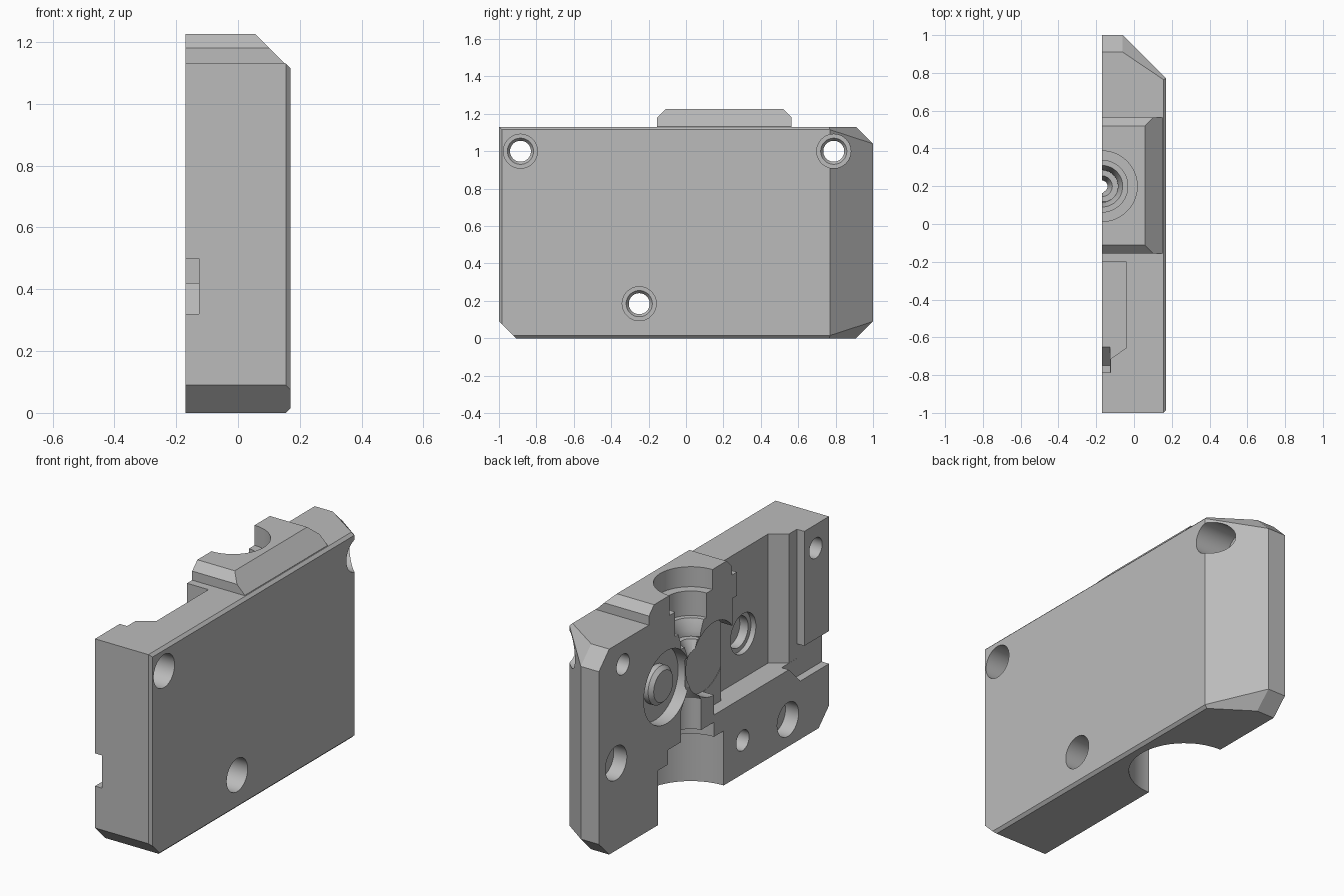
import bpy, bmesh, math
from mathutils import Vector

if "Cube" in bpy.data.objects:
    bpy.data.objects.remove(bpy.data.objects["Cube"], do_unlink=True)

grey = bpy.data.materials.new("plain_grey")
grey.use_nodes = True
grey.diffuse_color = (0.5, 0.5, 0.5, 1)
grey.node_tree.nodes["Principled BSDF"].inputs["Base Color"].default_value = (0.5, 0.5, 0.5, 1)

INNER, OUTER = -0.17, 0.17     # split face and outer face
PATH_Y = 0.2                   # axis of the vertical channel


def finish(bm, name):
    bmesh.ops.recalc_face_normals(bm, faces=bm.faces)
    mesh = bpy.data.meshes.new(name)
    bm.to_mesh(mesh)
    bm.free()
    mesh.materials.append(grey)
    obj = bpy.data.objects.new(name, mesh)
    bpy.context.collection.objects.link(obj)
    return obj


def prism(points, axis, lo, hi):
    """Extrude a 2D polygon along x (points are y, z) or z (points are x, y)."""
    bm = bmesh.new()
    place = (lambda p: (lo, *p)) if axis == "x" else (lambda p: (*p, lo))
    face = bm.faces.new([bm.verts.new(place(p)) for p in points])
    ext = bmesh.ops.extrude_face_region(bm, geom=[face])
    step = Vector((hi - lo, 0, 0) if axis == "x" else (0, 0, hi - lo))
    bmesh.ops.translate(bm, vec=step, verts=[g for g in ext["geom"] if isinstance(g, bmesh.types.BMVert)])
    bmesh.ops.recalc_face_normals(bm, faces=bm.faces)
    return bm


def rect(a, b, c, d):
    return [(a, c), (b, c), (b, d), (a, d)]


def slice_off(bm, point, normal):
    """Cut away everything on the normal's side of a plane."""
    cut = bmesh.ops.bisect_plane(bm, geom=bm.verts[:] + bm.edges[:] + bm.faces[:], plane_co=point,
                                 plane_no=normal, clear_outer=True)
    edges = [g for g in cut["geom_cut"] if isinstance(g, bmesh.types.BMEdge)]
    bmesh.ops.edgeloop_fill(bm, edges=edges)


def lathe(profile, axis, center, n=56):
    """Solid of revolution from (position, radius) pairs."""
    bm = bmesh.new()
    rings = []
    for t, r in profile:
        ring = []
        for i in range(n):
            a = math.tau * (i + 0.5) / n
            u, v = center[0] + r * math.cos(a), center[1] + r * math.sin(a)
            ring.append(bm.verts.new((t, u, v) if axis == "x" else (u, v, t)))
        rings.append(ring)
    for p, q in zip(rings, rings[1:]):
        for i in range(n):
            j = (i + 1) % n
            bm.faces.new((p[i], p[j], q[j], q[i]))
    bm.faces.new(rings[0])
    bm.faces.new(rings[-1])
    return bm


def combine(bm, name, operation="DIFFERENCE"):
    tool = finish(bm, name)
    mod = housing.modifiers.new(name, "BOOLEAN")
    mod.operation, mod.solver, mod.object = operation, "EXACT", tool
    bpy.context.view_layer.objects.active = housing
    bpy.ops.object.modifier_apply(modifier=name)
    bpy.data.objects.remove(tool, do_unlink=True)


# Main block with its bevelled corners
body = prism(rect(-1, 1, 0, 1.13), "x", INNER, OUTER)
slice_off(body, (0, -1, 0.09), (0, -1, -1))
slice_off(body, (OUTER, 0.77, 0), (1, 1, 0))
for z, s in ((1.04, 1), (0.09, -1)):
    slice_off(body, (0, 1, z), (0, 1, s))
    a, b = Vector((-0.06, 1, z)), Vector((-0.06, 0.91, z + s * 0.09))
    c = Vector((OUTER, 0.77, z + s * 0.075))
    n = (b - a).cross(c - a)
    slice_off(body, a, n if n.z * s > 0 else -n)
    slice_off(body, (OUTER, 0, z + s * 0.075), (1, 0, s))
slice_off(body, (OUTER, -0.985, 0), (1, -1, 0))
housing = finish(body, "housing_half")
bpy.context.view_layer.objects.active = housing
housing.select_set(True)

# Raised ridge on top
ridge = prism([(-0.155, 1.1), (0.565, 1.1), (0.565, 1.18), (0.52, 1.225), (-0.11, 1.225), (-0.155, 1.18)],
              "x", INNER, 0.15)
slice_off(ridge, (0.06, 0, 1.222), (1, 0, 1))
combine(ridge, "top_ridge", "UNION")

# Open cavity, with wire groove and side slot
combine(prism([(-0.04, -0.2), (-0.04, -0.655), (-0.125, -0.715), (-0.125, -0.785), (-0.3, -0.785), (-0.3, -0.2)],
              "z", 0.42, 1.3), "motor_cavity")
combine(prism(rect(-0.3, -0.16, 0.42, 1.0), "x", -0.3, -0.041), "cavity_extension")
combine(prism(rect(-0.21, 0.0, 0.42, 0.65), "x", -0.3, -0.102), "cavity_shelf")
combine(prism([(-1.1, 0.32), (-0.75, 0.32), (-0.65, 0.421), (-0.65, 0.5), (-1.1, 0.5)],
              "x", -0.3, -0.126), "side_slot")

# Gear pockets, idler boss and shaft seat
combine(lathe([(-0.3, 0.2), (-0.1, 0.2)], "x", (0.0, 0.73)), "drive_pocket")
combine(lathe([(-0.3, 0.2), (-0.099, 0.2)], "x", (0.41, 0.73)), "idler_pocket")
combine(lathe([(-0.15, 0.085), (-0.13, 0.105), (-0.08, 0.105)], "x", (0.41, 0.73)), "idler_boss", "UNION")
combine(lathe([(-0.2, 0.11), (-0.01, 0.11), (-0.01, 0.085), (0.04, 0.085)], "x", (-0.44, 0.665)), "shaft_seat")

# Vertical channel: inlet on top, guide, hot end socket below
combine(lathe([(1.4, 0.187), (1.115, 0.187), (1.115, 0.137), (0.98, 0.137), (0.98, 0.11), (0.92, 0.085),
               (0.89, 0.085), (0.89, 0.055), (0.83, 0.03), (0.64, 0.03), (0.55, 0.087), (0.38, 0.087),
               (0.38, 0.2), (0.3, 0.2), (0.3, 0.285), (-0.1, 0.285)], "z", (INNER, PATH_Y)), "vertical_channel")

# Counterbored screw holes and blind alignment holes
for y, z in ((-0.885, 1.0), (0.79, 1.0), (-0.25, 0.185)):
    combine(lathe([(0.3, 0.091), (-0.04, 0.091), (-0.04, 0.07), (-0.06, 0.056), (-0.3, 0.056)],
                  "x", (y, z)), "screw_hole")
for y, z in ((0.85, 0.48), (-0.643, 0.15)):
    combine(lathe([(-0.3, 0.093), (-0.09, 0.093)], "x", (y, z)), "alignment_hole")

bpy.ops.object.shade_smooth_by_angle(angle=math.radians(25))
